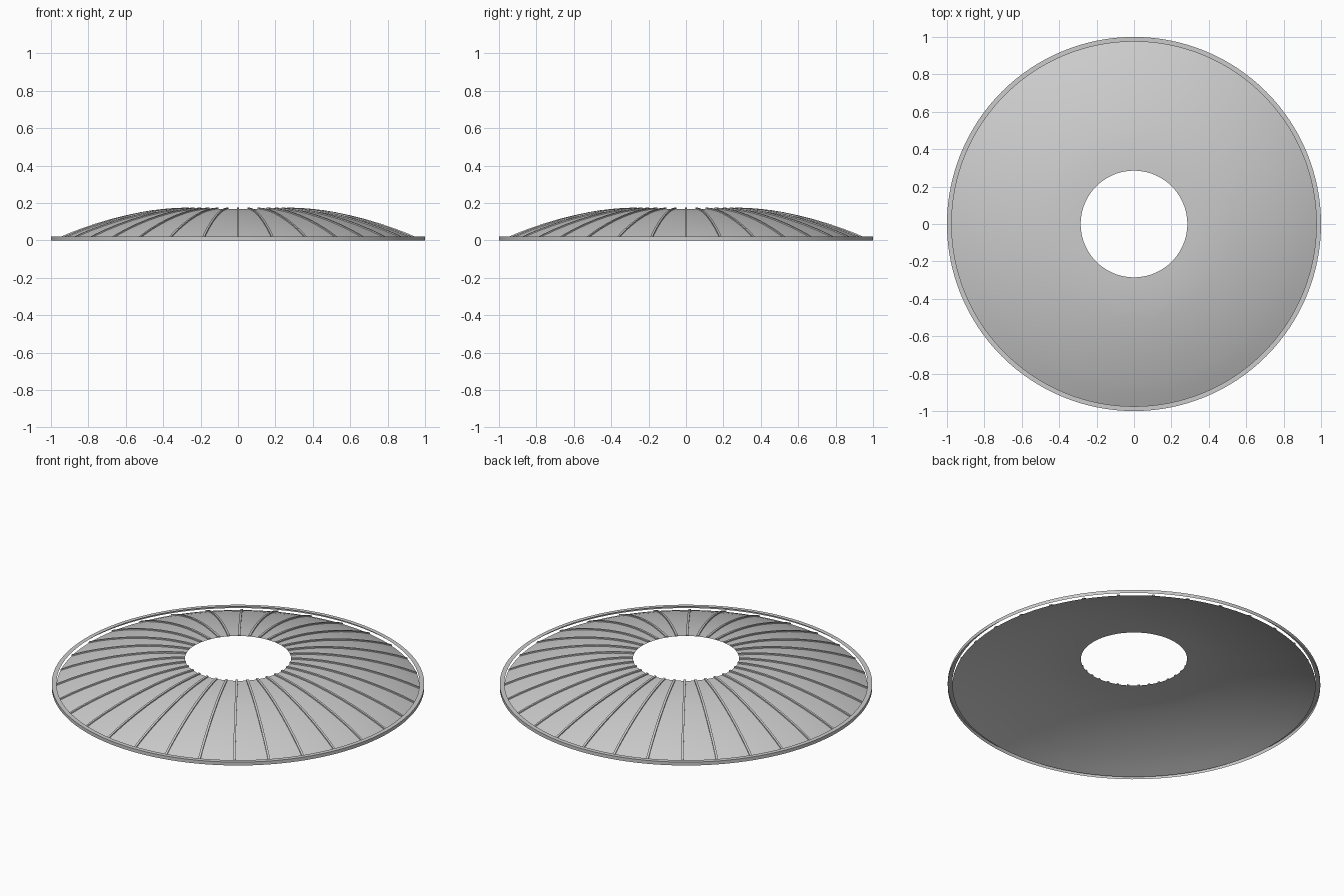
import bpy, bmesh
from math import sin, cos, pi

if "Cube" in bpy.data.objects:
    bpy.data.objects.remove(bpy.data.objects["Cube"])

SEG, RIBS = 128, 32
# dome section: radius, height
DOME = [(0.285, 0.168), (0.34, 0.166), (0.4, 0.161), (0.46, 0.154), (0.52, 0.144),
        (0.6, 0.127), (0.68, 0.107), (0.76, 0.083), (0.84, 0.056), (0.91, 0.029), (0.975, 0.0)]


def finish(name, bm, angle):
    mesh = bpy.data.meshes.new(name)
    bm.to_mesh(mesh)
    bm.free()
    obj = bpy.data.objects.new(name, mesh)
    bpy.context.collection.objects.link(obj)
    bpy.ops.object.select_all(action='DESELECT')
    obj.select_set(True)
    bpy.context.view_layer.objects.active = obj
    bpy.ops.object.shade_smooth_by_angle(angle=angle)
    return obj


def lathe(name, profile):
    bm = bmesh.new()
    rings = [[bm.verts.new((r * cos(2 * pi * i / SEG), r * sin(2 * pi * i / SEG), z))
              for i in range(SEG)] for r, z in profile]
    for a, b in zip(rings, rings[1:]):
        for i in range(SEG):
            j = (i + 1) % SEG
            bm.faces.new((a[i], b[i], b[j], a[j]))
    return finish(name, bm, 0.6)


# thin dome sheet with open centre
lathe("dome_shell", DOME)

# rim: flat top band and outer wall, open underneath
lathe("outer_rim", [(0.975, 0.02), (1.0, 0.02), (1.0, 0.0)])

# raised radial ribs following the dome
W, H = 0.006, 0.007
bm = bmesh.new()
for k in range(RIBS):
    c, s = cos(2 * pi * k / RIBS), sin(2 * pi * k / RIBS)
    rows = [[bm.verts.new((r * c - t * s, r * s + t * c, z + h))
             for t, h in ((-W, 0), (-W, H), (W, H), (W, 0))] for r, z in DOME]
    for a, b in zip(rows, rows[1:]):
        for i in range(3):
            bm.faces.new((a[i], b[i], b[i + 1], a[i + 1]))
    bm.faces.new(rows[0])
    bm.faces.new(rows[-1][::-1])
bmesh.ops.recalc_face_normals(bm, faces=bm.faces)
finish("radial_ribs", bm, 0.6)
